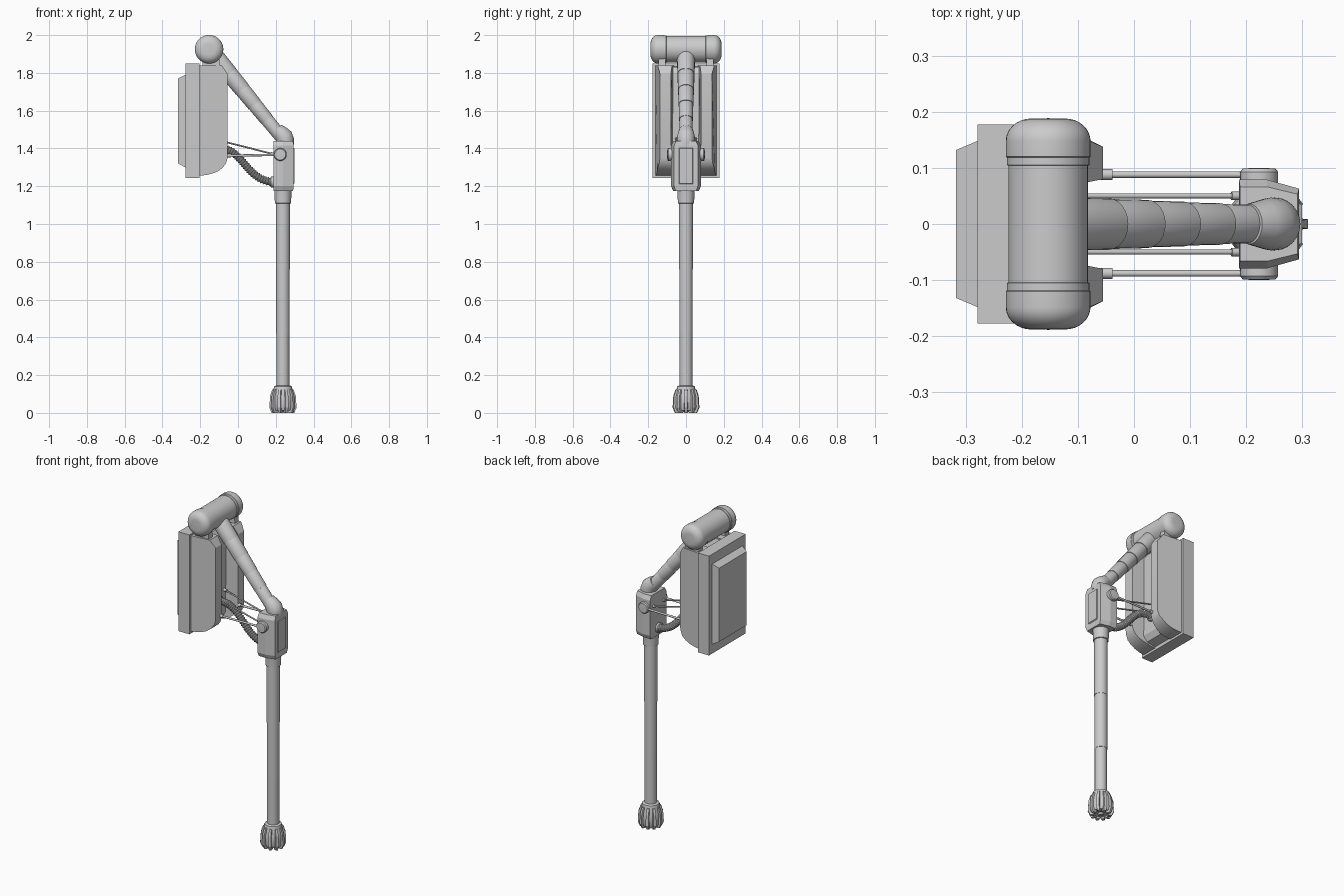
import bpy, bmesh, math
from mathutils import Vector as V

if "Cube" in bpy.data.objects:
    bpy.data.objects.remove(bpy.data.objects["Cube"])


def loft(name, rings, smooth=True):
    """Skin a list of equal-length rings and cap both ends."""
    bm = bmesh.new()
    vs = [[bm.verts.new(p) for p in r] for r in rings]
    n = len(rings[0])
    for a, b in zip(vs, vs[1:]):
        for i in range(n):
            j = (i + 1) % n
            bm.faces.new((a[i], a[j], b[j], b[i]))
    bm.faces.new(vs[0][::-1])
    bm.faces.new(vs[-1])
    bmesh.ops.recalc_face_normals(bm, faces=bm.faces)
    me = bpy.data.meshes.new(name)
    bm.to_mesh(me)
    bm.free()
    ob = bpy.data.objects.new(name, me)
    bpy.context.collection.objects.link(ob)
    if smooth:
        bpy.ops.object.select_all(action='DESELECT')
        ob.select_set(True)
        bpy.context.view_layer.objects.active = ob
        bpy.ops.object.shade_smooth_by_angle(angle=math.radians(32))
    return ob


def tube(name, pts, radii, n=24):
    """Round section swept along a path with a radius per point."""
    pts = [V(p) for p in pts]
    rings = []
    for i, (p, r) in enumerate(zip(pts, radii)):
        t = pts[min(i + 1, len(pts) - 1)] - pts[max(i - 1, 0)]
        if t.length < 1e-6:
            t = pts[-1] - pts[0]
        t.normalize()
        u = V((0, 1, 0)) if abs(t.y) < 0.9 else V((1, 0, 0))
        u = (u - t * u.dot(t)).normalized()
        w = t.cross(u)
        rings.append([p + r * (u * math.cos(a) + w * math.sin(a))
                      for a in (math.tau * k / n for k in range(n))])
    return loft(name, rings)


def lathe(name, base, axis, profile, n=24):
    """Straight tube: profile is (distance along axis, radius)."""
    base, axis = V(base), V(axis).normalized()
    return tube(name, [base + axis * d for d, _ in profile], [r for _, r in profile], n)


def rect(x, y, z0, z1):
    return [(x, -y, z0), (x, y, z0), (x, y, z1), (x, -y, z1)]


PX = 0.238   # pole axis

# foot: ribbed cup with studs below
lathe("foot_cup", (PX, 0, 0), (0, 0, 1),
      [(0.012, 0.03), (0.012, 0.054), (0.03, 0.062), (0.085, 0.06),
       (0.115, 0.052), (0.14, 0.047), (0.145, 0.037)], 20)
for k in range(10):
    a = math.tau * k / 10
    c, s = math.cos(a), math.sin(a)
    rings = []
    for z, r, w in ((0.0, 0.06, 0.009), (0.028, 0.072, 0.012),
                    (0.09, 0.068, 0.011), (0.125, 0.056, 0.009)):
        rings.append([(PX + c * q - s * h, s * q + c * h, z)
                      for q, h in ((0.038, -w), (r, -w * .7), (r, w * .7), (0.038, w))])
    loft(f"foot_rib_{k + 1}", rings, False)
lathe("foot_center_stud", (PX, 0, 0), (0, 0, 1), [(0.002, 0.012), (0.02, 0.02)], 10)

# telescoping pole and collar
lathe("pole", (PX, 0, 0), (0, 0, 1),
      [(0.1, 0.034), (0.42, 0.034), (0.42, 0.0355), (0.76, 0.0355),
       (0.76, 0.037), (1.14, 0.0375)])
lathe("pole_collar", (PX, 0, 0), (0, 0, 1),
      [(1.108, 0.036), (1.11, 0.043), (1.17, 0.045), (1.2, 0.048)])

# junction box: chamfered plan, tapered at top and bottom
plan = [(0.187, 0.079), (0.237, 0.079), (0.294, 0.063)]
plan = plan + [(x, -y) for x, y in plan[::-1]]
rings = []
for z, k in ((1.175, 0.86), (1.2, 1), (1.415, 1), (1.44, 0.84)):
    rings.append([(PX + (x - PX) * (0.96 if k < 1 else 1), y * k, z) for x, y in plan])
loft("junction_box", rings, False)
loft("junction_box_back_plate",
     [rect(x, y, z0, z1) for x, y, z0, z1 in
      ((0.28, 0.04, 1.2, 1.41), (0.299, 0.035, 1.215, 1.4))], False)
for sgn, side in ((1, "left"), (-1, "right")):
    lathe(f"side_knob_{side}", (0.223, 0, 1.368), (0, sgn, 0),
          [(0.07, 0.034), (0.093, 0.034), (0.099, 0.029), (0.1, 0.0)])

# elbow and stepped arm
tube("arm_elbow", [(0.25, 0, 1.42), (0.25, 0, 1.445), (0.244, 0, 1.462),
                   (0.228, 0, 1.478), (0.205, 0, 1.498)],
     [0.046, 0.047, 0.047, 0.043, 0.036])
prof = []
L = math.hypot(0.383, 0.467)
for a, b, r in ((0, .2, .034), (.2, .37, .037), (.37, .54, .04),
                (.54, .72, .043), (.72, 1, .046)):
    prof += [(a * L, r), (b * L - 0.004, r + 0.0015), (b * L, r)]
lathe("arm", (0.23, 0, 1.459), (-0.383, 0, 0.467), prof)

# horizontal hinge drum with rounded caps
HUB = (-0.153, 0, 1.925)
lathe("hinge_drum", HUB, (0, 1, 0),
      [(-0.125, 0.0735), (-0.115, 0.0735), (-0.105, 0.0735), (-0.104, 0.071),
       (0.104, 0.071), (0.105, 0.0735), (0.115, 0.0735), (0.125, 0.0735)], 40)
for sgn, side in ((1, "left"), (-1, "right")):
    cap = [(0.118, 0.0725), (0.12, 0.0755), (0.148, 0.0755)]
    for k in range(1, 9):
        a = math.pi / 2 * k / 8
        cap.append((0.148 + 0.04 * math.sin(a), 0.03 + 0.0455 * math.cos(a)))
    cap.append((0.1885, 0.0))
    lathe(f"hinge_cap_{side}", HUB, (0, sgn, 0), cap, 40)
    # hanger between drum and head
    loft(f"hanger_{side}", [[(-0.19, y, 1.82), (-0.095, y, 1.82), (-0.1, y, 1.89), (-0.185, y, 1.89)]
                            for y in (sgn * 0.108, sgn * 0.145)], False)

# head: raised front panel, slab and recessed back
loft("head_front_panel", [rect(-0.317, 0.132, 1.32, 1.77), rect(-0.279, 0.148, 1.30, 1.79),
                          rect(-0.27, 0.148, 1.30, 1.79)], False)
loft("head_slab", [rect(-0.279, 0.177, 1.243, 1.85), rect(-0.205, 0.177, 1.243, 1.85)], False)
loft("head_back_recess", [rect(-0.21, 0.1, 1.262, 1.835), rect(-0.15, 0.09, 1.275, 1.83),
                          rect(-0.13, 0.085, 1.31, 1.80)], False)

# curved housings either side of the recess
side_prof = [(-0.207, 1.256), (-0.17, 1.259), (-0.135, 1.267), (-0.105, 1.28), (-0.08, 1.299),
             (-0.063, 1.322), (-0.055, 1.35), (-0.055, 1.795), (-0.085, 1.84), (-0.207, 1.84)]


def outer(x):
    return 0.162 - 0.012 * (x + 0.207) / 0.127 if x < -0.08 else 0.15 - 0.5 * (x + 0.08)


def inner(x):
    return 0.063 + max(0, x + 0.14) * 0.2


for sgn, side in ((1, "left"), (-1, "right")):
    loft(f"head_housing_{side}",
         [[(x, sgn * f(x), z) for x, z in side_prof] for f in (inner, outer)])

# stay rods with end sleeves
for sgn, side in ((1, "left"), (-1, "right")):
    for kind, y, p, q, r in (("outer", 0.088, (-0.06, 1.362), (0.22, 1.366), 0.006),
                             ("inner", 0.05, (-0.135, 1.452), (0.195, 1.368), 0.0045)):
        a, b = V((p[0], sgn * y, p[1])), V((q[0], sgn * y, q[1]))
        l = (b - a).length
        s = 0.022
        lathe(f"stay_rod_{kind}_{side}", a, b - a,
              [(0, r + .004), (s, r + .004), (s, r), (l - s, r), (l - s, r + .003), (l, r + .003)], 12)

# ribbed hose from head to junction box
P = [V((-0.135, 0, 1.40)), V((0.03, 0, 1.43)), V((0.03, 0, 1.22)), V((0.2, 0, 1.222))]
pts, rad = [], []
N = 112
for i in range(N + 1):
    t = i / N
    pts.append(P[0] * (1 - t) ** 3 + P[1] * 3 * t * (1 - t) ** 2 + P[2] * 3 * t * t * (1 - t) + P[3] * t ** 3)
    rad.append((0.018, 0.022, 0.022, 0.018)[i % 4])
tube("hose", pts, rad, 16)
for name, x, z, d in (("hose_socket_head", -0.135, 1.40, 1), ("hose_socket_box", 0.19, 1.222, -1)):
    lathe(name, (x, 0, z), (d, 0, 0), [(0, 0.029), (0.014, 0.029), (0.018, 0.025)], 20)
